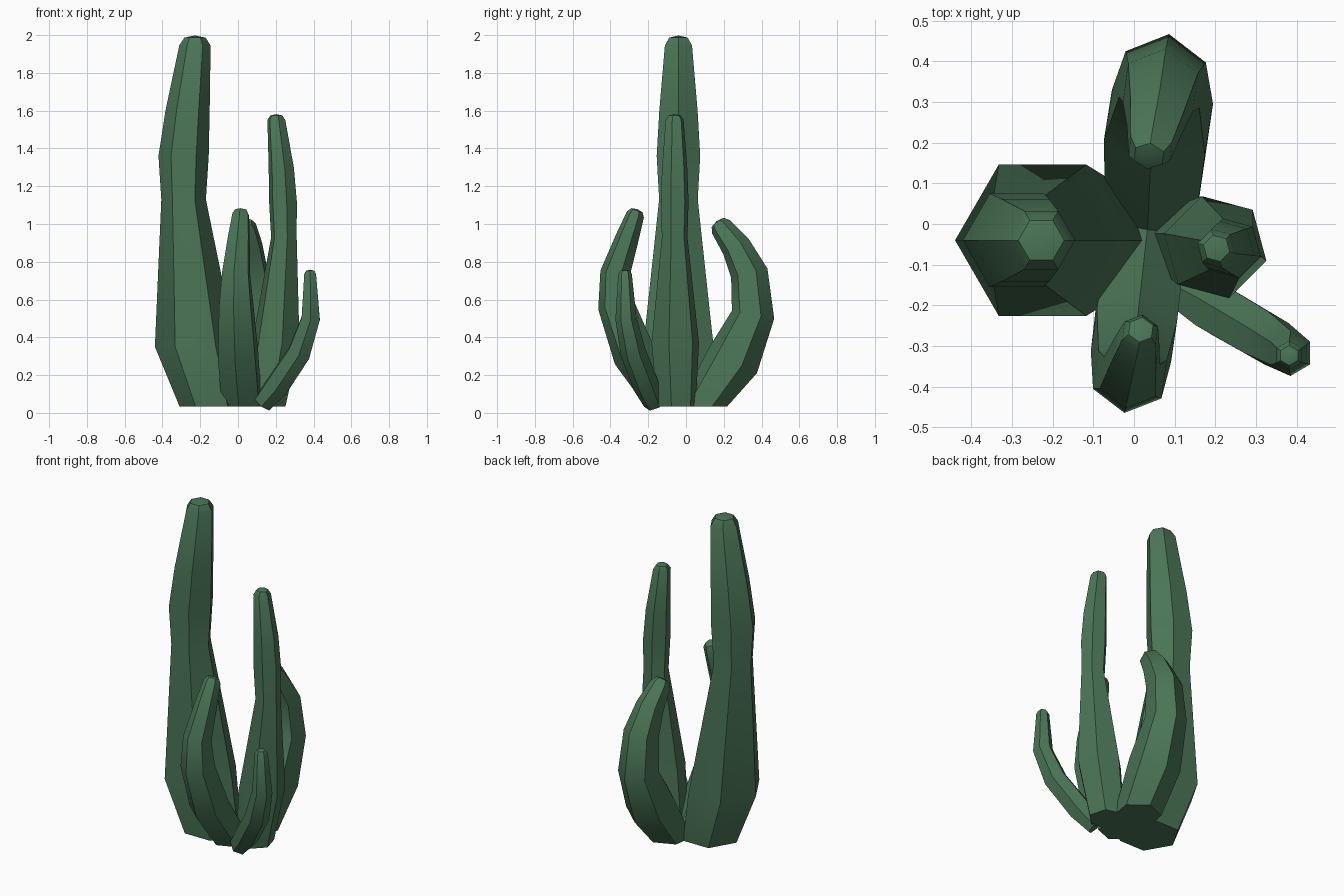
import bpy, bmesh, math
from mathutils import Vector

cube = bpy.data.objects.get("Cube")
if cube:
    bpy.data.objects.remove(cube, do_unlink=True)

green = bpy.data.materials.new("cactus green")
green.use_nodes = True
color = (0.07, 0.18, 0.095, 1)
green.diffuse_color = color
green.node_tree.nodes["Principled BSDF"].inputs["Base Color"].default_value = color

SIDES = 6


def stem(name, facing, rings, leaning):
    """Loft hexagons (x, y, z, radius) along a path, one corner turned to the facing angle."""
    points = [Vector(r[:3]) for r in rings]
    radii = [r[3] for r in rings]
    out = Vector((math.cos(math.radians(facing)), math.sin(math.radians(facing)), 0))
    up = Vector((0, 0, 1))
    normals = []
    for i, p in enumerate(points):
        a, b = points[max(i - 1, 0)], points[min(i + 1, len(points) - 1)]
        flat_base = p.z < 0.04
        normals.append((b - a).normalized() if leaning and not flat_base else up)

    # Rounded tip: one smaller ring and a centre point
    tip, tip_dir, tip_r = points[-1], normals[-1], radii[-1]
    points.append(tip + tip_dir * tip_r * 0.5)
    normals.append(tip_dir)
    radii.append(tip_r * 0.68)

    bm = bmesh.new()
    loops = []
    for p, n, r in zip(points, normals, radii):
        u = (out - n * out.dot(n)).normalized()
        v = n.cross(u)
        angles = [math.tau * k / SIDES for k in range(SIDES)]
        loops.append([bm.verts.new(p + (u * math.cos(a) + v * math.sin(a)) * r)
                      for a in angles])
    for low, high in zip(loops, loops[1:]):
        for k in range(SIDES):
            j = (k + 1) % SIDES
            bm.faces.new((low[k], low[j], high[j], high[k]))
    bm.faces.new(loops[0][::-1])
    peak = bm.verts.new(points[-1] + tip_dir * tip_r * 0.14)
    for k in range(SIDES):
        bm.faces.new((loops[-1][k], loops[-1][(k + 1) % SIDES], peak))
    bmesh.ops.recalc_face_normals(bm, faces=bm.faces)

    mesh = bpy.data.meshes.new(name)
    bm.to_mesh(mesh)
    bm.free()
    mesh.materials.append(green)
    obj = bpy.data.objects.new(name, mesh)
    bpy.context.collection.objects.link(obj)
    bpy.ops.object.select_all(action='DESELECT')
    obj.select_set(True)
    bpy.context.view_layer.objects.active = obj
    bpy.ops.object.shade_smooth_by_angle(angle=math.radians(35))


# Upright stems
stem("tall_stem", 180, [
    (-0.14, -0.04, 0.035, 0.17), (-0.225, -0.04, 0.35, 0.215),
    (-0.288, -0.04, 1.13, 0.118), (-0.288, -0.04, 1.36, 0.133),
    (-0.267, -0.04, 1.6, 0.117), (-0.228, -0.04, 1.945, 0.083)], False)
stem("medium_stem", -15, [
    (0.15, -0.05, 0.035, 0.105), (0.2, -0.057, 0.37, 0.13),
    (0.243, -0.06, 0.93, 0.07), (0.238, -0.06, 1.12, 0.076),
    (0.229, -0.06, 1.3, 0.069), (0.203, -0.06, 1.55, 0.049)], False)

# Curved arms
stem("back_arm", 82, [
    (0.05, 0.09, 0.035, 0.13), (0.06, 0.25, 0.28, 0.145),
    (0.07, 0.355, 0.52, 0.115), (0.065, 0.335, 0.74, 0.1),
    (0.055, 0.265, 0.88, 0.079), (0.04, 0.185, 0.985, 0.059)], True)
stem("front_arm", 262, [
    (0.02, -0.1, 0.035, 0.115), (0.0, -0.275, 0.31, 0.115),
    (-0.01, -0.37, 0.57, 0.098), (-0.01, -0.375, 0.74, 0.08),
    (0.005, -0.31, 0.93, 0.062), (0.015, -0.268, 1.05, 0.048)], True)
stem("small_arm", -30, [
    (0.13, -0.17, 0.05, 0.055), (0.205, -0.21, 0.14, 0.07),
    (0.325, -0.28, 0.32, 0.068), (0.385, -0.318, 0.5, 0.056),
    (0.382, -0.323, 0.735, 0.036)], True)
